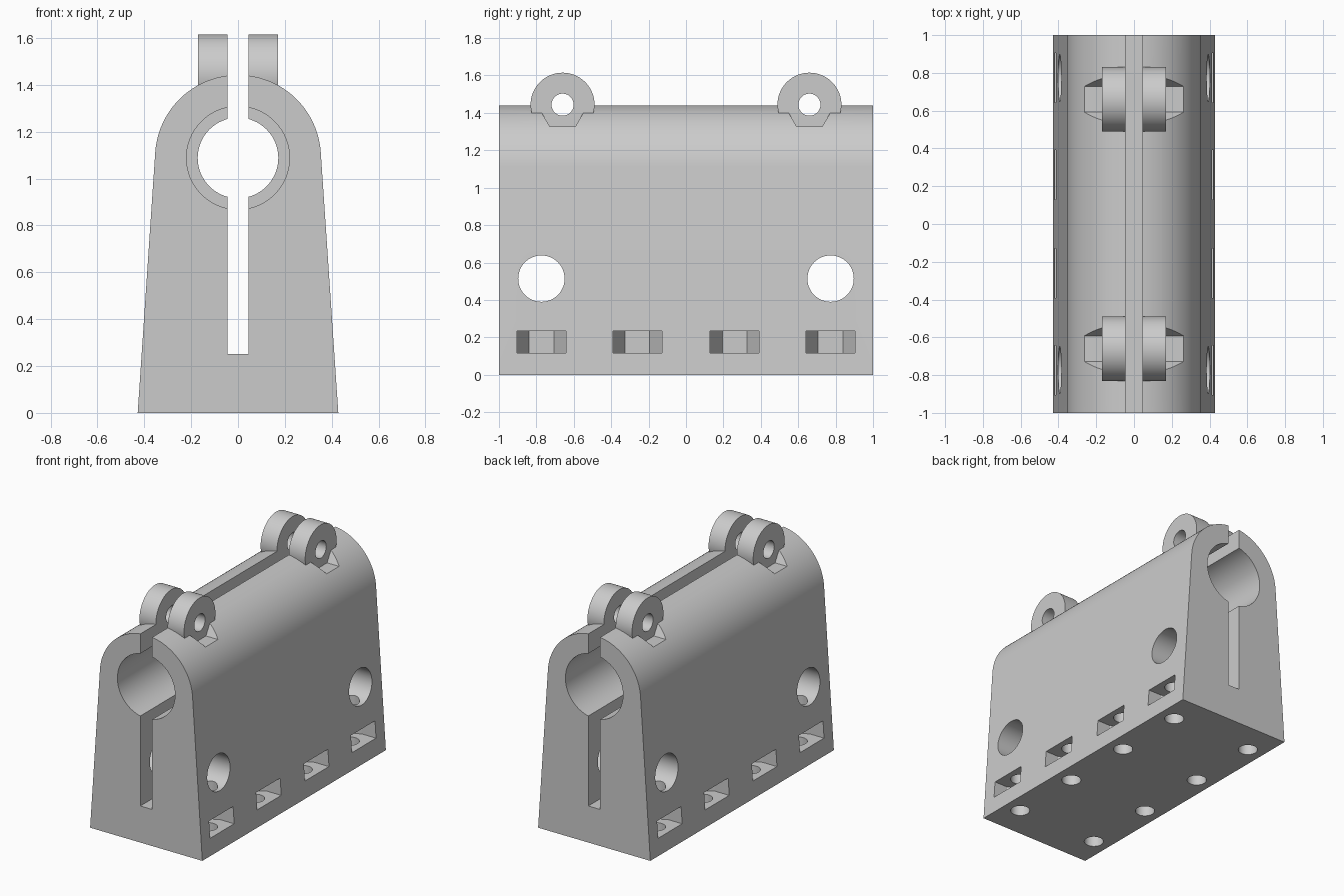
import bpy, bmesh, math

if "Cube" in bpy.data.objects:
    bpy.data.objects.remove(bpy.data.objects["Cube"])

CZ, R = 1.088, 0.354          # bore centre height, rounded top radius
LUG_Y, LUG_Z = 0.66, 1.444    # clamp lug centre


def prism(name, pts, axis, a, b):
    """Extrude a 2D outline along an axis: x -> (y, z), y -> (x, z), z -> (x, y)."""
    place = {'x': lambda u, v, w: (w, u, v),
             'y': lambda u, v, w: (u, w, v),
             'z': lambda u, v, w: (u, v, w)}[axis]
    bm = bmesh.new()
    lo = [bm.verts.new(place(u, v, a)) for u, v in pts]
    hi = [bm.verts.new(place(u, v, b)) for u, v in pts]
    bm.faces.new(lo)
    bm.faces.new(hi)
    n = len(pts)
    for i in range(n):
        j = (i + 1) % n
        bm.faces.new((lo[i], lo[j], hi[j], hi[i]))
    bmesh.ops.recalc_face_normals(bm, faces=bm.faces)
    me = bpy.data.meshes.new(name)
    bm.to_mesh(me)
    bm.free()
    ob = bpy.data.objects.new(name, me)
    bpy.context.scene.collection.objects.link(ob)
    return ob


def circle(u, v, r, n=48):
    return [(u + r * math.cos(2 * math.pi * i / n),
             v + r * math.sin(2 * math.pi * i / n)) for i in range(n)]


def rect(u0, u1, v0, v1):
    return [(u0, v0), (u1, v0), (u1, v1), (u0, v1)]


def combine(target, tool, op='DIFFERENCE'):
    """Apply a boolean and remove the tool."""
    mod = target.modifiers.new("cut", 'BOOLEAN')
    mod.operation, mod.solver, mod.object = op, 'EXACT', tool
    bpy.context.view_layer.update()
    dg = bpy.context.evaluated_depsgraph_get()
    me = bpy.data.meshes.new_from_object(target.evaluated_get(dg))
    target.modifiers.clear()
    target.data = me
    bpy.data.objects.remove(tool)


# Tapered body with rounded top
tilt = math.radians(3.8)
arc = [tilt + (math.pi - 2 * tilt) * i / 56 for i in range(57)]
outline = [(-0.428, 0), (0.428, 0)]
outline += [(R * math.cos(t), CZ + R * math.sin(t)) for t in arc]
body = prism("clamp_block", outline, 'y', -1, 1)

# Clamp lugs, with hexagonal nut recesses sunk into the body beside them
for s in (-1, 1):
    y = s * LUG_Y
    combine(body, prism("hex", circle(y, LUG_Z, 0.136, 6), 'x', -0.5, 0.5))
    combine(body, prism("lug", circle(y, LUG_Z, 0.171, 64), 'x', -0.17, 0.17), 'UNION')

# Bore: wide bearing seats at both ends, narrower in the middle
combine(body, prism("bore", circle(0, CZ, 0.172, 64), 'y', -1.1, 1.1))
for s in (-1, 1):
    combine(body, prism("seat", circle(0, CZ, 0.22, 64), 'y', s * 0.3, s * 1.1))

# Clamping slot
combine(body, prism("slot", rect(-0.045, 0.045, 0.252, 1.8), 'y', -1.2, 1.2))

# Cross holes through the lugs and through the lower body
for s in (-1, 1):
    combine(body, prism("bolt", circle(s * LUG_Y, LUG_Z, 0.059), 'x', -0.6, 0.6))
    combine(body, prism("side", circle(s * 0.773, 0.514, 0.124), 'x', -0.6, 0.6))

# Mounting screws from below with side-loaded nut pockets
for y in (-0.773, -0.26, 0.26, 0.773):
    for s in (-1, 1):
        pocket = [(s * 0.6, y - 0.131), (s * 0.31, y - 0.131), (s * 0.195, y - 0.066),
                  (s * 0.195, y + 0.066), (s * 0.31, y + 0.131), (s * 0.6, y + 0.131)]
        combine(body, prism("nut", pocket, 'z', 0.117, 0.234))
        combine(body, prism("screw", circle(s * 0.31, y, 0.062, 32), 'z', -0.1, 0.5))

# Single grey colour, smooth curves with sharp edges
grey = bpy.data.materials.new("light_grey")
grey.diffuse_color = (0.6, 0.6, 0.6, 1)
grey.use_nodes = True
grey.node_tree.nodes["Principled BSDF"].inputs["Base Color"].default_value = grey.diffuse_color
body.data.materials.clear()
body.data.materials.append(grey)
for p in body.data.polygons:
    p.material_index = 0
bpy.context.view_layer.objects.active = body
body.select_set(True)
bpy.ops.object.shade_smooth_by_angle(angle=math.radians(25))
